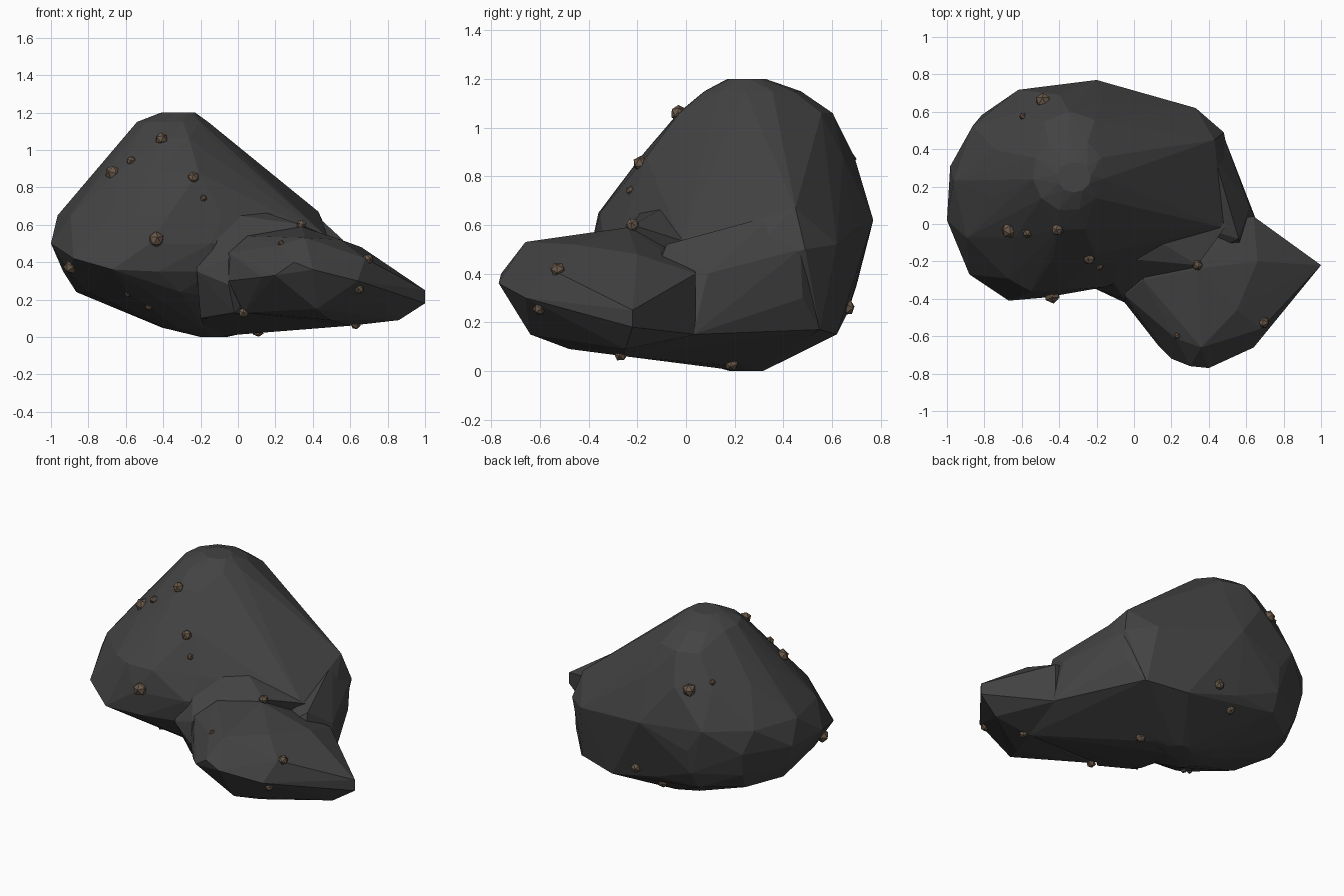
import bpy, bmesh, math
from mathutils import Vector, Euler
import random
random.seed(4)


def material(name, rgb):
    m = bpy.data.materials.new(name)
    m.diffuse_color = (*rgb, 1)
    return m


stone = material("dark stone", (0.056, 0.056, 0.056))
brown = material("brown nodule", (0.14, 0.098, 0.066))


def ring(z, cx, cy, rx, ry, sides=11):
    """Points of one oval cross-section, turned at random for uneven facets."""
    start = random.random()
    angles = [2 * math.pi * (i + start) / sides for i in range(sides)]
    return [(cx + 1.01 * rx * math.cos(a), cy + 1.01 * ry * math.sin(a), z)
            for a in angles]


def hull(name, points):
    """Faceted convex lump around the points."""
    bm = bmesh.new()
    for p in points:
        bm.verts.new(p)
    bmesh.ops.convex_hull(bm, input=bm.verts)
    loose = [v for v in bm.verts if not v.link_faces]
    bmesh.ops.delete(bm, geom=loose, context='VERTS')
    bmesh.ops.recalc_face_normals(bm, faces=bm.faces)
    me = bpy.data.meshes.new(name)
    bm.to_mesh(me)
    bm.free()
    me.materials.append(stone)
    ob = bpy.data.objects.new(name, me)
    bpy.context.collection.objects.link(ob)
    return ob


# tall mound: stacked oval sections, a front left shoulder, a back right ridge
SECTIONS = [
    (0.00, -.13, .25, .07, .07), (0.05, -.17, .20, .24, .20),
    (0.24, -.35, .20, .51, .47), (0.35, -.40, .17, .54, .54),
    (0.50, -.41, .17, .585, .56), (0.65, -.42, .20, .54, .55),
    (0.88, -.36, .25, .40, .44), (1.06, -.34, .28, .25, .32),
    (1.15, -.35, .27, .19, .20), (1.20, -.32, .25, .09, .08)]
mound = [p for s in SECTIONS for p in ring(*s)]
mound += [(-.88, -.27, .42), (-.67, -.41, .36), (-.55, -.36, .65), (-1, .02, .5),
          (-.20, .77, .62), (.07, .69, .58), (.33, .62, .52), (.48, .49, .50),
          (.43, .45, .67), (.48, -.02, .53), (.54, .20, .42), (.36, .55, .17),
          (.10, .62, .15), (.48, .10, .12)]
rock = hull("rock", mound)

lumps = [
    # low foot at the front right
    hull("foot", [
        (.22, -.61, .49), (.36, -.66, .53), (.55, -.46, .52), (.66, -.20, .48),
        (1, -.22, .25), (1, -.22, .18), (.30, -.76, .40), (.40, -.77, .36),
        (.20, -.72, .33), (.64, -.66, .30), (.68, -.56, .42), (.42, -.64, .15),
        (.50, -.48, .09), (.86, -.25, .09), (.60, -.25, .06), (.13, -.65, .32),
        (-.05, -.42, .30), (-.05, -.38, .45), (.03, -.36, .13), (.05, -.30, .54),
        (.64, .04, .40), (.64, .04, .15), (.10, 0, .55), (.34, -.24, .59)]),
    # flank and underside joining foot to the back of the mound
    hull("flank", [
        (.48, .47, .50), (.46, .48, .30), (.37, .55, .17), (.62, .09, .40),
        (.65, .03, .15), (.56, -.08, .52), (.60, -.25, .06), (-.10, .33, .01),
        (-.16, .22, 0), (0, .10, .50), (.43, .36, .64), (.03, -.34, .13),
        (-.20, -.18, .10)]),
    # saddle joining mound and foot
    hull("saddle", [
        (-.21, -.17, .68), (-.22, -.34, .35), (-.05, -.40, .42), (-.05, -.42, .28),
        (.34, -.22, .60), (.50, 0, .53), (-.10, .05, .75), (-.20, -.20, .10),
        (.30, 0, .05), (-.02, -.36, .13)]),
]

# merge the lumps into one rock
for lump in lumps:
    mod = rock.modifiers.new(lump.name, 'BOOLEAN')
    mod.operation = 'UNION'
    mod.solver = 'EXACT'
    mod.object = lump
deps = bpy.context.evaluated_depsgraph_get()
merged = bpy.data.meshes.new_from_object(rock.evaluated_get(deps))
rock.modifiers.clear()
rock.data = merged
for lump in lumps:
    bpy.data.objects.remove(lump)
bpy.context.view_layer.update()

# small nodules seated on the surface: x, y, z, radius
NODULES = [
    (-.69, -.05, .90, .042), (-.58, -.06, .955, .027), (-.41, -.03, 1.06, .035),
    (-.24, -.17, .84, .033), (-.20, -.19, .72, .02), (-.44, -.37, .52, .044),
    (-.94, -.15, .33, .042), (.34, -.23, .61, .029), (.24, -.59, .48, .018),
    (.71, -.53, .44, .032), (.66, -.62, .235, .028), (.02, -.36, .11, .03),
    (.11, .19, .02, .032), (.63, -.27, .06, .028), (-.5, .69, .885, .042),
    (-.6, .58, .92, .02), (-.60, -.20, .20, .016), (-.48, -.12, .145, .02),
    (-.10, .70, .25, .033), (-.25, .60, .16, .03),
]
for x, y, z, r in NODULES:
    spot = rock.closest_point_on_mesh(Vector((x, y, z)))[1]
    turn = Euler([random.uniform(0, 3) for _ in range(3)])
    bpy.ops.mesh.primitive_ico_sphere_add(subdivisions=1, radius=r,
                                          location=spot, rotation=turn)
    ob = bpy.context.object
    ob.name = "nodule"
    ob.data.materials.append(brown)
